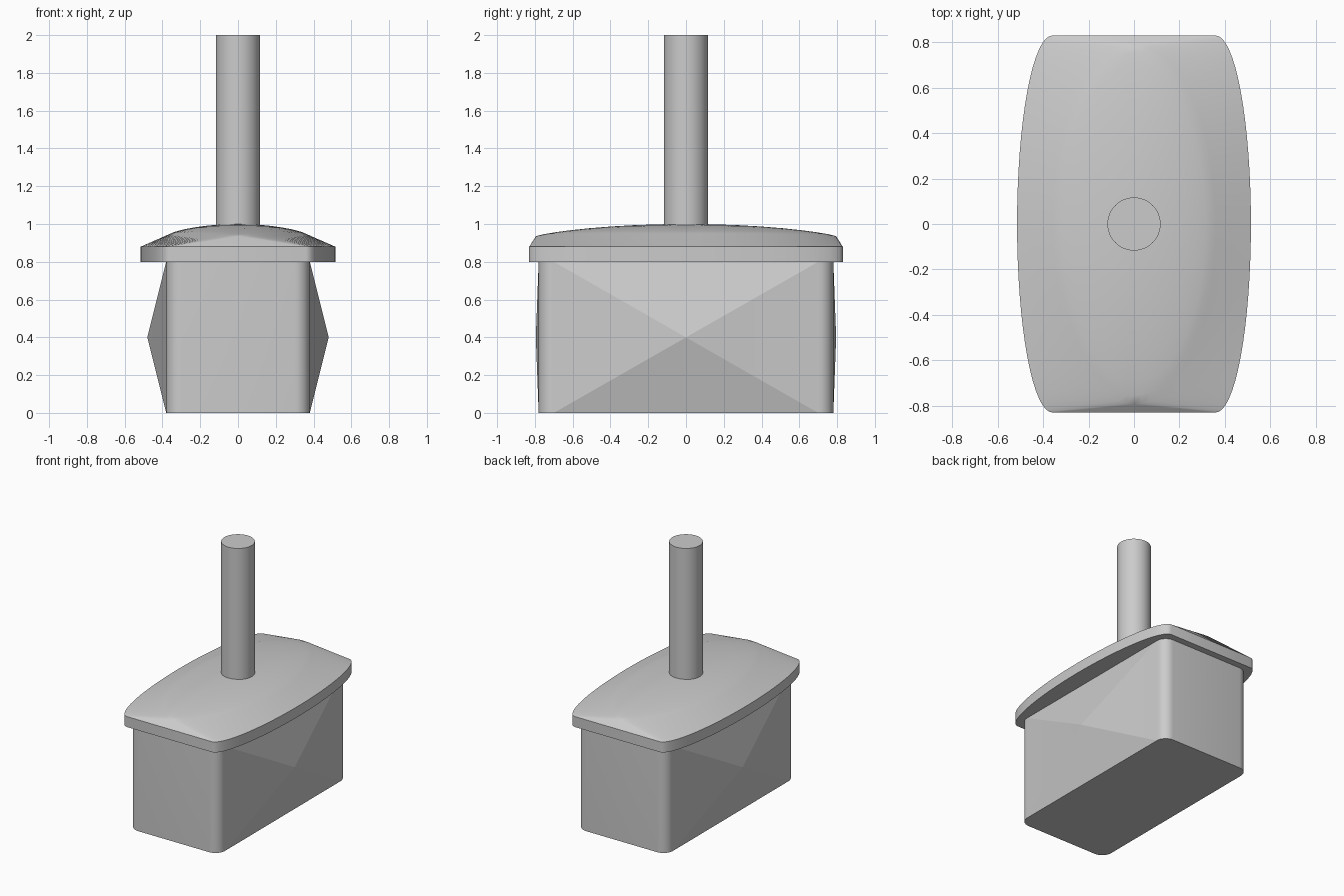
import bpy, bmesh
from math import sin, cos, pi, radians

cube = bpy.data.objects.get("Cube")
if cube:
    bpy.data.objects.remove(cube, do_unlink=True)

grey = bpy.data.materials.new("plain grey")
grey.use_nodes = True
COLOUR = (0.6, 0.6, 0.6, 1)
grey.diffuse_color = COLOUR
grey.node_tree.nodes["Principled BSDF"].inputs["Base Color"].default_value = COLOUR


def finish(bm, name, angle):
    bmesh.ops.remove_doubles(bm, verts=bm.verts, dist=1e-5)
    bmesh.ops.recalc_face_normals(bm, faces=bm.faces)
    mesh = bpy.data.meshes.new(name)
    bm.to_mesh(mesh)
    bm.free()
    mesh.materials.append(grey)
    obj = bpy.data.objects.new(name, mesh)
    bpy.context.collection.objects.link(obj)
    bpy.ops.object.select_all(action='DESELECT')
    obj.select_set(True)
    bpy.context.view_layer.objects.active = obj
    bpy.ops.object.shade_smooth_by_angle(angle=radians(angle))
    return obj


def loft(bm, rings):
    """Bridge a list of equal-length point rings and return their vertices."""
    rows = [[bm.verts.new(p) for p in ring] for ring in rings]
    n = len(rows[0])
    for a, b in zip(rows, rows[1:]):
        for i in range(n):
            j = (i + 1) % n
            bm.faces.new((a[i], a[j], b[j], b[i]))
    return rows


# Box body: rounded corners, each wall swelling to a shallow pyramid
HX, HY, R, TOP, SEG = 0.38, 0.78, 0.08, 0.8, 8
plan = []
for k, (sx, sy) in enumerate(((1, 1), (-1, 1), (-1, -1), (1, -1))):
    for i in range(SEG + 1):
        a = (k + i / SEG) * pi / 2
        plan.append((sx * (HX - R) + R * cos(a), sy * (HY - R) + R * sin(a)))
bm = bmesh.new()
rows = loft(bm, [[(x, y, z) for x, y in plan] for z in (0, TOP)])
bm.faces.new(rows[0])
bm.faces.new(rows[1])
bm.faces.ensure_lookup_table()
walls = [f for f in bm.faces if len(f.verts) == 4 and max(e.calc_length() for e in f.edges) > 0.5
         and min(e.calc_length() for e in f.edges) > 0.1]
for f in walls:
    c = f.calc_center_median()
    tip = (0.48 * c.x / HX, 0.795 * c.y / HY, TOP / 2)
    centre = bmesh.ops.poke(bm, faces=[f])["verts"][0]
    centre.co = tip
finish(bm, "box_body", 12)

# Lid: bowed sides, straight ends, upright rim and domed top
N = 32


def lid_ring(offset, rx, ry, height):
    pts = []
    for side in (1, -1):
        for i in range(N + 1):
            t = -pi / 2 + pi * i / N
            pts.append((side * (offset + rx * cos(t)), side * ry * sin(t), height(t)))
    return pts


def shoulder(t):
    return 0.935 + 0.013 * cos(t)


rings = [lid_ring(0.36, 0.155, 0.83, lambda t: 0.8),
         lid_ring(0.36, 0.155, 0.83, lambda t: 0.88)]
for s in (1, 0.95, 0.88, 0.78, 0.65, 0.5, 0.35, 0.2, 0.08):
    rise = (1 - s * s) ** 0.8
    rings.append(lid_ring(0, 0.36 * s, 0.795 * s,
                          lambda t: shoulder(t) + (1 - shoulder(t)) * rise))
bm = bmesh.new()
rows = loft(bm, rings)
bm.faces.new(rows[0])
bm.faces.new(rows[-1])
bmesh.ops.dissolve_degenerate(bm, dist=1e-5, edges=bm.edges)
finish(bm, "domed_lid", 30)

# Upright post
bm = bmesh.new()
bmesh.ops.create_cone(bm, cap_ends=True, segments=48, radius1=0.117, radius2=0.117, depth=1.05)
bmesh.ops.translate(bm, verts=bm.verts, vec=(0, 0, 1.475))
finish(bm, "post", 30)
